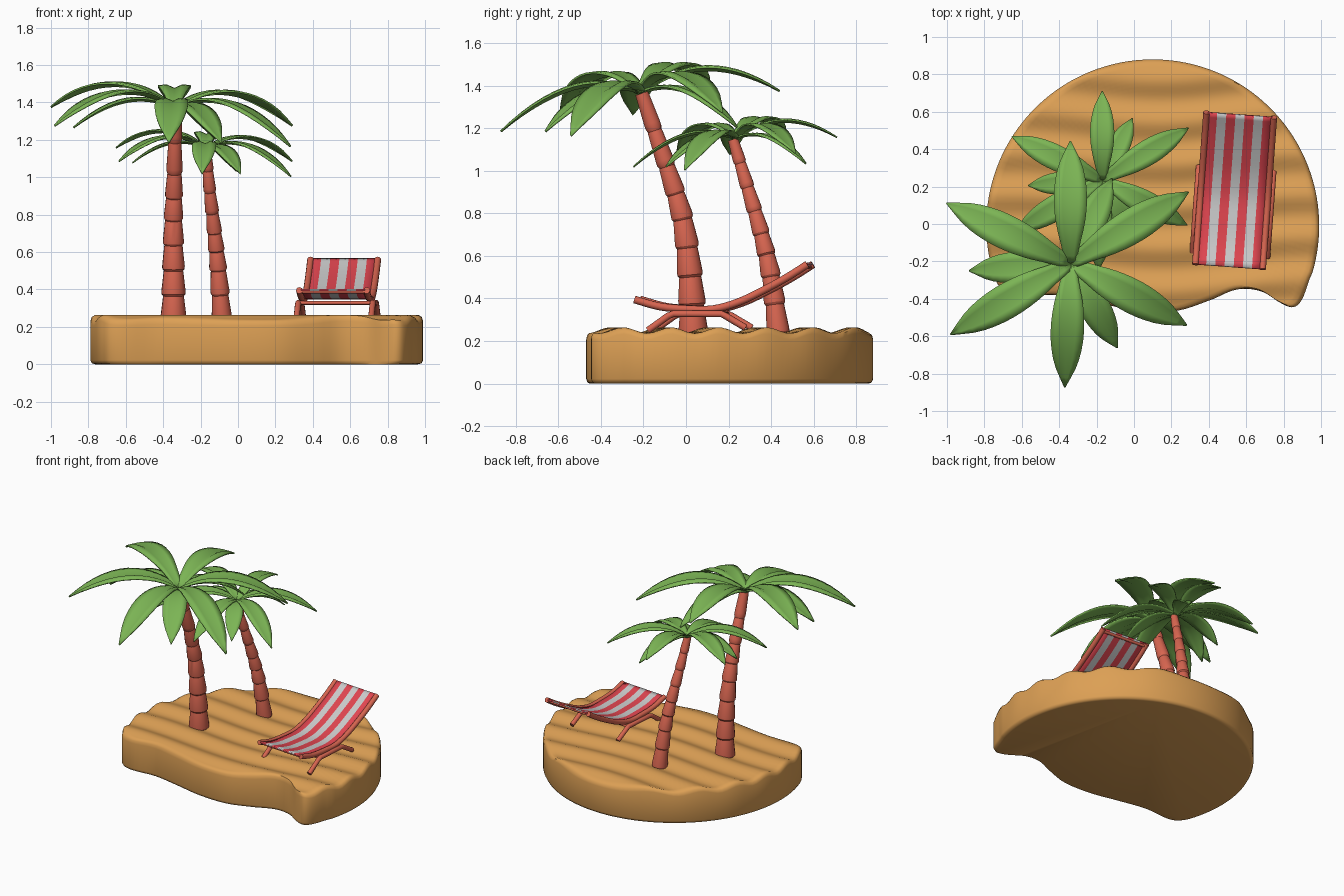
import bpy, math
from mathutils import Vector as V

if "Cube" in bpy.data.objects:
    bpy.data.objects.remove(bpy.data.objects["Cube"])


def mat(name, rgb):
    m = bpy.data.materials.new(name)
    m.diffuse_color = (*rgb, 1)
    m.use_nodes = True
    m.node_tree.nodes["Principled BSDF"].inputs["Base Color"].default_value = m.diffuse_color
    return m


SAND = mat("sand", (0.72, 0.35, 0.09))
WOOD = mat("red_wood", (0.68, 0.13, 0.08))
LEAF = mat("leaf_green", (0.2, 0.46, 0.09))
RED = mat("fabric_red", (0.75, 0.06, 0.08))
PALE = mat("fabric_pale", (0.6, 0.6, 0.6))


def make(name, verts, faces, mats, angle=40, thick=0):
    me = bpy.data.meshes.new(name)
    me.from_pydata([tuple(v) for v in verts], [], faces)
    ob = bpy.data.objects.new(name, me)
    bpy.context.collection.objects.link(ob)
    for m in mats:
        me.materials.append(m)
    bpy.ops.object.select_all(action='DESELECT')
    ob.select_set(True)
    bpy.context.view_layer.objects.active = ob
    bpy.ops.object.shade_smooth_by_angle(angle=math.radians(angle))
    if thick:
        s = ob.modifiers.new("thickness", 'SOLIDIFY')
        s.thickness = thick
        s.offset = 0
    return ob


def spline(pts, t):
    """Catmull-Rom point at t in 0..1"""
    pts = [V(p) for p in pts]
    n = len(pts) - 1
    i = min(int(t * n), n - 1)
    f = t * n - i
    b, c = pts[i], pts[i + 1]
    a = pts[i - 1] if i else b * 2 - c
    d = pts[i + 2] if i + 2 <= n else c * 2 - b
    return 0.5 * (2 * b + (c - a) * f + (2 * a - 5 * b + 4 * c - d) * f**2
                  + (3 * b - a - 3 * c + d) * f**3)


def bridge(rows, n, start=0):
    return [(start + r * n + i, start + r * n + (i + 1) % n,
             start + (r + 1) * n + (i + 1) % n, start + (r + 1) * n + i)
            for r in range(rows - 1) for i in range(n)]


def tube(name, pts, radii, n=12, material=WOOD, angle=40):
    verts = []
    for k, p in enumerate(pts):
        t = (pts[min(k + 1, len(pts) - 1)] - pts[max(k - 1, 0)]).normalized()
        u = t.cross(V((0.8, 0.1, 0.05)) if abs(t.x) < 0.8 else V((0, 0, 1))).normalized()
        w = t.cross(u)
        for i in range(n):
            a = 2 * math.pi * i / n
            verts.append(p + (u * math.cos(a) + w * math.sin(a)) * radii[k])
    faces = bridge(len(pts), n)
    faces += [tuple(reversed(range(n))), tuple(range(len(verts) - n, len(verts)))]
    return make(name, verts, faces, [material], angle)


# Sand island: round outline with a wavy front, rippled top
def dune(x, y):
    return 0.25 + 0.014 * math.cos(2 * math.pi * (y - 0.8 + 0.03 * math.sin(4 * x + 1)) / 0.225)


front = [(-0.73, -0.32), (-0.69, -0.37), (-0.6, -0.39), (-0.42, -0.38), (-0.2, -0.42),
         (0, -0.46), (0.22, -0.465), (0.4, -0.41), (0.55, -0.35), (0.68, -0.36),
         (0.78, -0.42), (0.85, -0.445), (0.9, -0.4), (0.95, -0.26)]
outline = [spline(front, i / 60) for i in range(60)]
for i in range(100):
    a = math.radians(-16.4 + 216.9 * i / 100)
    outline.append(V((0.1 + 0.89 * math.cos(a), -0.01 + 0.89 * math.sin(a))))
N = len(outline)
C = V((0.1, 0.1))
profile = [(0.97, 0, 0), (0.99, 0, 0.005), (1, 0, 0.022), (1, 1, -0.03),
           (0.993, 1, -0.01), (0.975, 1, 0)]
profile += [(0.975 * (1 - k / 36), 1, 0) for k in range(1, 36)]
verts = []
for s, top, dz in profile:
    for p in outline:
        q = C + (p - C) * s
        verts.append((q.x, q.y, top * dune(q.x, q.y) + dz))
faces = bridge(len(profile), N) + [tuple(reversed(range(N)))]
verts.append((C.x, C.y, dune(C.x, C.y)))
last = (len(profile) - 1) * N
faces += [(last + i, last + (i + 1) % N, len(verts) - 1) for i in range(N)]
make("sand_island", verts, faces, [SAND], 50)


# Palms: stepped trunk and a crown of arched leaves
def trunk(name, path, r0, r1, segs=8):
    pts, radii = [], []
    for k in range(segs):
        r = r0 + (r1 - r0) * k / (segs - 1)
        for f, m in ((0, 0.92), (0.08, 1.07), (0.2, 1.08), (0.97, 0.88)):
            pts.append(spline(path, (k + f) / segs))
            radii.append(r * m)
    tube(name, pts, radii, 18, WOOD, 30)


LEAVES = [(-0.66, 0.32, 0.01), (-0.54, -0.04, -0.1), (-0.64, -0.38, -0.09),
          (-0.03, -0.66, -0.18), (0.25, -0.45, -0.18), (0.62, -0.33, -0.2),
          (0.63, 0.38, -0.09), (0, 0.65, 0.01), (0.22, 0.45, -0.16)]
WIDTHS = [(0.028,), (0.05,), (0.075,), (0.088,), (0.085,), (0.06,), (0.003,)]


def crown(name, base, s):
    verts, faces = [], []
    rows = 15
    for tip in LEAVES:
        tip = V(tip)
        flat = V((tip.x, tip.y, 0))
        side = V((-tip.y, tip.x, 0)).normalized()
        ctrl = tip * 0.45 + V((0, 0, 0.36 * flat.length))
        start = len(verts)
        for k in range(rows):
            t = k / (rows - 1)
            p = ctrl * 2 * t * (1 - t) + tip * t * t
            w = spline([(*x, 0) for x in WIDTHS], t).x * (0.6 + 0.6 * flat.length)
            for j, lift in ((-1, 0.0), (-0.5, 0.06), (0, -0.16), (0.5, 0.06), (1, 0.0)):
                verts.append(V(base) + s * (p + side * w * j + V((0, 0, lift * w))))
        for k in range(rows - 1):
            for j in range(4):
                a = start + k * 5 + j
                faces.append((a, a + 5, a + 6, a + 1))
    make(name, verts, faces, [LEAF], 60, 0.01 * s)


trunk("tall_palm_trunk", [(-0.345, 0.035, 0.23), (-0.345, 0.02, 0.5), (-0.345, -0.015, 0.77),
                          (-0.34, -0.09, 1.02), (-0.335, -0.21, 1.37)], 0.064, 0.036)
crown("tall_palm_leaves", (-0.34, -0.21, 1.365), 1)
trunk("short_palm_trunk", [(-0.085, 0.435, 0.23), (-0.105, 0.4, 0.5), (-0.125, 0.355, 0.7),
                           (-0.15, 0.29, 0.92), (-0.17, 0.22, 1.15)], 0.05, 0.028)
crown("short_palm_leaves", (-0.17, 0.235, 1.15), 0.73)


# Deck chair, turned slightly: local side u, length v, height z
def chair(u, v, z):
    a = math.radians(-4.2)
    return V((0.538 + u * math.cos(a) - v * math.sin(a),
              0.18 + u * math.sin(a) + v * math.cos(a), z))


RAIL = [(0, -0.41, 0.395), (0, -0.29, 0.362), (0, -0.16, 0.35), (0, -0.04, 0.35),
        (0, 0.08, 0.383), (0, 0.2, 0.44), (0, 0.31, 0.5), (0, 0.405, 0.56)]
FRAME = [(-0.34, 0.25), (-0.24, 0.325), (0, 0.33), (0.0, 0.33), (0.01, 0.325), (0.11, 0.25)]
rail = [spline(RAIL, k / 28) for k in range(29)]
for side, label in ((-1, "left"), (1, "right")):
    tube(label + "_rail", [chair(side * 0.18, p.y, p.z) for p in rail], [0.018] * 29)
    u = side * 0.2
    legs = [(-0.345, 0.25), (-0.25, 0.318), (-0.225, 0.328), (0, 0.328), (0.02, 0.318), (0.115, 0.262)]
    tube(label + "_leg_frame", [chair(u, v, z) for v, z in legs], [0.016] * 6)

# Cross bars
for label, v, z in (("front", -0.395, 0.388), ("back", 0.39, 0.548),
                    ("front_lower", -0.23, 0.328), ("back_lower", 0.0, 0.328)):
    tube(label + "_cross_bar", [chair(-0.19, v, z), chair(0.19, v, z)], [0.01] * 2)

# Striped fabric sling
cols = 7
verts = [chair(-0.172 + 0.344 * j / cols, p.y, p.z + 0.004) for p in rail for j in range(cols + 1)]
faces = [(k * (cols + 1) + j, k * (cols + 1) + j + 1, (k + 1) * (cols + 1) + j + 1,
          (k + 1) * (cols + 1) + j) for k in range(28) for j in range(cols)]
sling = make("striped_sling", verts, faces, [RED, PALE], 60, 0.01)
for i, f in enumerate(sling.data.polygons):
    f.material_index = (i % cols) % 2
